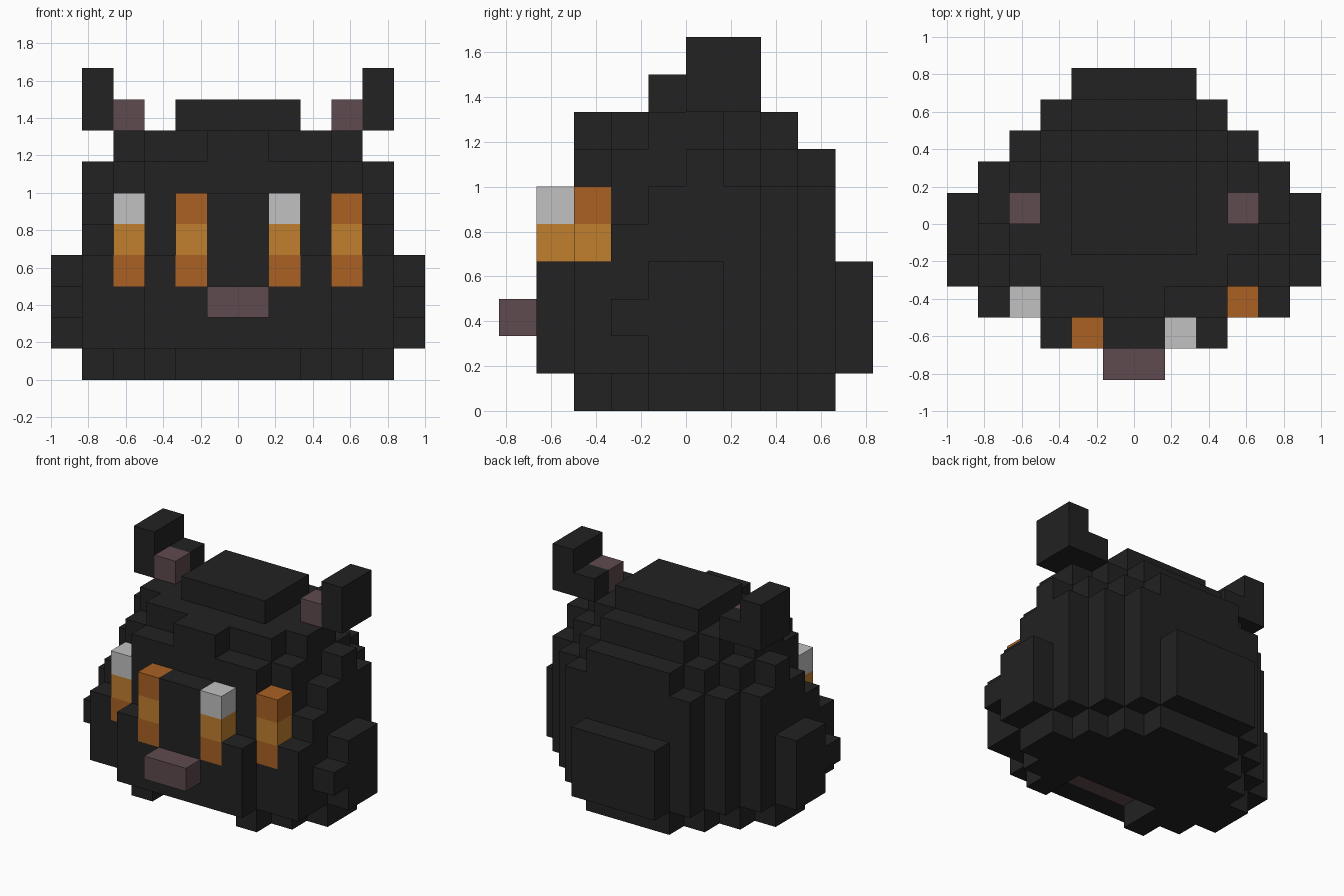
import bpy, bmesh

if "Cube" in bpy.data.objects:
    bpy.data.objects.remove(bpy.data.objects["Cube"], do_unlink=True)

U = 1 / 6  # edge length of one block


def material(name, srgb):
    col = [((c / 255 + 0.055) / 1.055) ** 2.4 for c in srgb] + [1.0]
    m = bpy.data.materials.new(name)
    m.use_nodes = True
    m.diffuse_color = col
    bsdf = m.node_tree.nodes["Principled BSDF"]
    bsdf.inputs["Base Color"].default_value = col
    bsdf.inputs["Roughness"].default_value = 0.9
    return m


mats = {
    "fur": material("charcoal fur", (34, 34, 34)),
    "pink": material("dusky pink", (95, 74, 78)),
    "orange": material("burnt orange", (170, 97, 36)),
    "amber": material("amber", (193, 128, 47)),
    "white": material("pale grey", (193, 193, 193)),
}

cells = {}  # (x, y, z) block -> (part, colour)


def box(part, colour, x, y, z):
    """Fill a box of blocks; each range is (start, end) in block units."""
    for i in range(*x):
        for j in range(*y):
            for k in range(*z):
                cells[i, j, k] = (part, colour)


def layer(z, y0, half_widths):
    """Fill a symmetric stepped slab, one half width per row from y0 back."""
    for n, w in enumerate(half_widths):
        box("body", "fur", (-w, w), (y0 + n, y0 + n + 1), z)


# Rounded body, from the base up to the crown
layer((0, 1), -3, (3, 4, 5, 5, 4, 3, 2))
layer((1, 4), -4, (3, 5, 5, 6, 6, 5, 4, 3, 2))
layer((4, 5), -4, (2, 4, 5, 5, 5, 5, 4, 3))
layer((5, 6), -4, (2, 4, 4, 5, 5, 5, 4, 3))
layer((6, 7), -3, (3, 4, 4, 5, 4, 3, 2))
layer((7, 8), -3, (1, 3, 4, 4, 3, 2))
layer((8, 9), -1, (2, 2, 2))

# Recess between the front feet, with a pink ceiling
for i in range(-2, 2):
    for j in (-3, -2):
        del cells[i, j, 0]
box("mouth", "pink", (-2, 2), (-3, -1), (1, 2))

# Nose
box("nose", "pink", (-1, 1), (-5, -4), (2, 3))

# Cheeks and ears on both sides
for side, name in ((1, "left"), (-1, "right")):
    def span(a, b):
        return (a, b) if side > 0 else (-b, -a)
    box(name + "_cheek", "fur", span(5, 6), (-2, -1), (2, 3))
    box(name + "_ear", "fur", span(4, 5), (0, 2), (8, 10))
    box(name + "_ear", "fur", span(3, 4), (1, 2), (8, 9))
    box(name + "_inner_ear", "pink", span(3, 4), (0, 1), (8, 9))

# Each eye is two columns, the first with a pale glint on top
for name, x, y, top in (("right_eye", -4, -3, "white"), ("right_eye", -2, -4, "orange"),
                        ("left_eye", 1, -4, "white"), ("left_eye", 3, -3, "orange")):
    for z, colour in ((3, "orange"), (4, "amber"), (5, top)):
        box(name, colour, (x, x + 1), (y, y + 1), (z, z + 1))


def build(part):
    """Skin the exposed sides of one part's blocks and merge flat areas."""
    mesh = bpy.data.meshes.new(part)
    slots = []
    bm = bmesh.new()
    for (i, j, k), (owner, colour) in cells.items():
        if owner != part:
            continue
        if colour not in slots:
            slots.append(colour)
            mesh.materials.append(mats[colour])
        for axis in range(3):
            for d in (0, 1):
                near = [i, j, k]
                near[axis] += 2 * d - 1
                if tuple(near) in cells:
                    continue
                corners = []
                for a, b in ((0, 0), (1, 0), (1, 1), (0, 1)):
                    p = [i, j, k]
                    p[axis] += d
                    p[(axis + 1) % 3] += a
                    p[(axis + 2) % 3] += b
                    corners.append(bm.verts.new([c * U for c in p]))
                face = bm.faces.new(corners if d else corners[::-1])
                face.material_index = slots.index(colour)
    bmesh.ops.remove_doubles(bm, verts=bm.verts, dist=1e-4)
    bmesh.ops.dissolve_limit(bm, angle_limit=0.01, verts=bm.verts, edges=bm.edges,
                             delimit={"MATERIAL"})
    bm.to_mesh(mesh)
    bm.free()
    bpy.context.collection.objects.link(bpy.data.objects.new(part, mesh))


for part in sorted({owner for owner, _ in cells.values()}):
    build(part)
